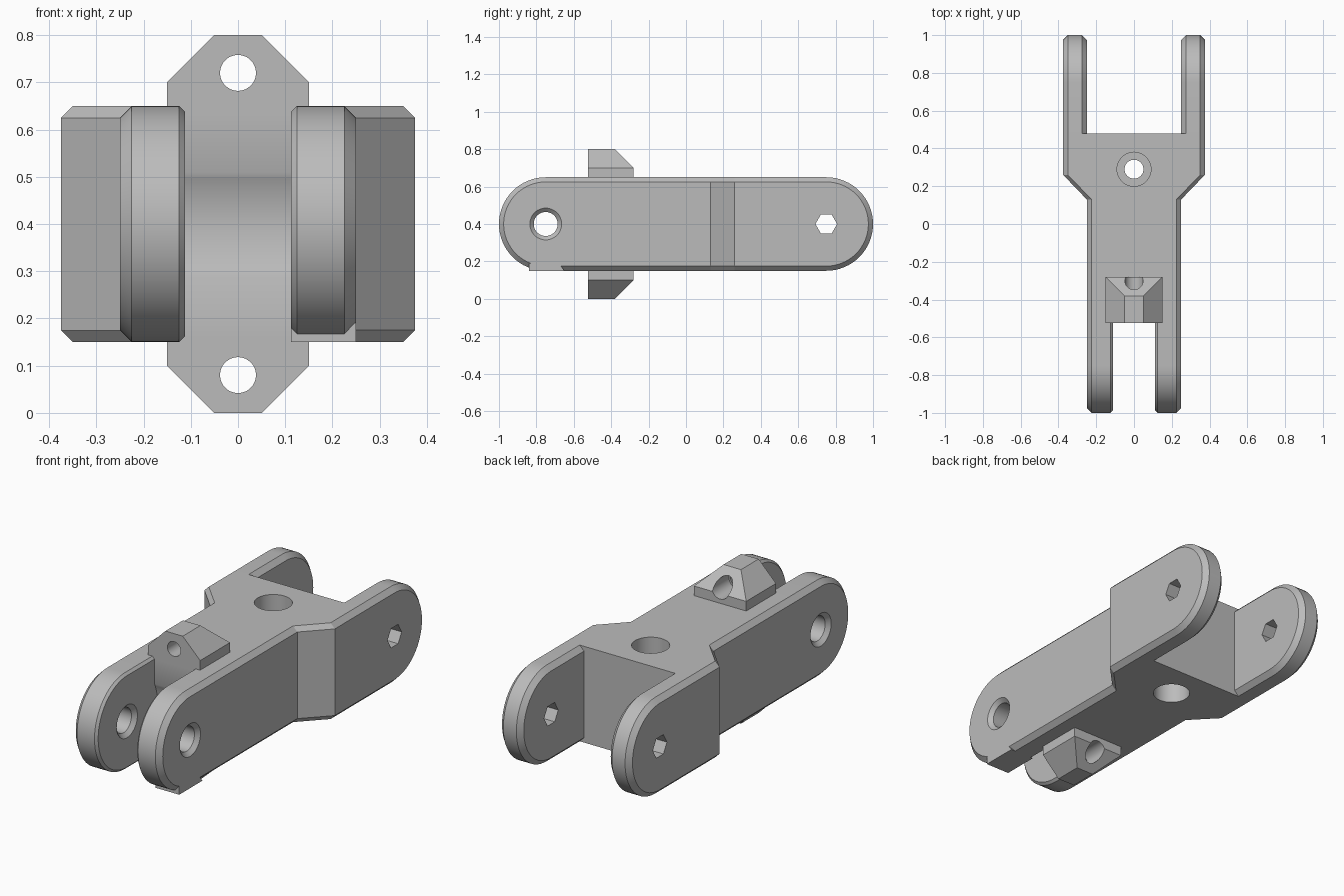
import bpy, bmesh, math

if "Cube" in bpy.data.objects:
    bpy.data.objects.remove(bpy.data.objects["Cube"])

grey = bpy.data.materials.new("light_grey")
grey.diffuse_color = (0.5, 0.5, 0.5, 1)
grey.use_nodes = True
grey.node_tree.nodes["Principled BSDF"].inputs["Base Color"].default_value = grey.diffuse_color

ZC, R, C = 0.4, 0.25, 0.025          # mid height, end radius, chamfer
SLOT_Y, FORK_Y = -0.525, 0.48        # ends of front and rear slots


def loft(name, loops):
    """Closed solid through matching loops of points, capped at both ends."""
    bm = bmesh.new()
    rings = [[bm.verts.new(p) for p in loop] for loop in loops]
    n = len(rings[0])
    for a, b in zip(rings, rings[1:]):
        for i in range(n):
            j = (i + 1) % n
            bm.faces.new((a[i], a[j], b[j], b[i]))
    bm.faces.new(rings[0])
    bm.faces.new(rings[-1])
    bmesh.ops.recalc_face_normals(bm, faces=bm.faces)
    me = bpy.data.meshes.new(name)
    bm.to_mesh(me)
    bm.free()
    me.materials.append(grey)
    ob = bpy.data.objects.new(name, me)
    bpy.context.collection.objects.link(ob)
    return ob


def turned(name, axis, centre, steps, n=48):
    """Solid of revolution; steps are (position along axis, radius)."""
    loops = []
    for t, r in steps:
        loop = []
        for i in range(n):
            a = 2 * math.pi * i / n
            u, v = r * math.cos(a), r * math.sin(a)
            d = {"x": (t, u, v), "y": (u, t, v), "z": (u, v, t)}[axis]
            loop.append([c + q for c, q in zip(centre, d)])
        loops.append(loop)
    return loft(name, loops)


def combine(target, tool, op):
    m = target.modifiers.new("bool", 'BOOLEAN')
    m.operation, m.object, m.solver = op, tool, 'EXACT'
    bpy.context.view_layer.objects.active = target
    bpy.ops.object.modifier_apply(modifier=m.name)
    bpy.data.objects.remove(tool, do_unlink=True)


def rect(hx, y0, y1, z):
    return [(-hx, y0, z), (hx, y0, z), (hx, y1, z), (-hx, y1, z)]


def arm(name, side, x0, x1, c0, root, out):
    """Round-ended plate with chamfered rims; out is the y direction of the end."""
    def outline(x, inset):
        r = R - inset
        pts = [(side * x, root, ZC - r)]
        for i in range(33):
            a = -math.pi / 2 + math.pi * i / 32
            pts.append((side * x, out * (0.75 + r * math.cos(a)), ZC + r * math.sin(a)))
        return pts + [(side * x, root, ZC + r)]
    return loft(name, [outline(x0, c0), outline(x0 + c0, 0),
                       outline(x1 - C, 0), outline(x1, C)])


# central block, widening towards the rear
def octagon(y, w):
    q = [(w, R - C), (w - C, R)]
    ring = q + [(-x, z) for x, z in q[::-1]]
    ring += [(-x, -z) for x, z in ring]
    return [(x, y, ZC + z) for x, z in ring]


body = loft("link_body", [octagon(SLOT_Y, 0.25), octagon(0.13, 0.25),
                          octagon(0.26, 0.375), octagon(FORK_Y, 0.375)])

# cross lug with chamfered top and bottom
lug = loft("cross_lug", [rect(0.05, SLOT_Y, -0.38, 0), rect(0.15, SLOT_Y, -0.28, 0.1),
                         rect(0.15, SLOT_Y, -0.28, 0.7), rect(0.05, SLOT_Y, -0.38, 0.8)])
combine(body, lug, 'UNION')

# hollow at the slot end that clears the neighbouring link
combine(body, turned("clearance", "x", (0, -0.75, ZC),
                     [(-0.1125, 0.25), (0.1125, 0.25)], 96), 'DIFFERENCE')

# vertical hole, counterbored from both faces
combine(body, turned("vertical_hole", "z", (0, 0.29, ZC),
                     [(-0.4, 0.09), (-0.1, 0.09), (-0.1, 0.05),
                      (0.1, 0.05), (0.1, 0.09), (0.4, 0.09)]), 'DIFFERENCE')

# lug holes, wider at the back
for z in (0.08, 0.72):
    combine(body, turned("lug_hole", "y", (0, 0, z),
                         [(-0.6, 0.038), (-0.42, 0.038), (-0.42, 0.048), (-0.2, 0.048)]),
            'DIFFERENCE')

# front and rear arms
for s in (-1, 1):
    combine(body, arm("front_arm", s, 0.1125, 0.25, 0.0125, SLOT_Y, -1), 'UNION')
    combine(body, arm("rear_arm", s, 0.25, 0.375, C, FORK_Y, 1), 'UNION')

# small flat pad under the right front arm
pad = loft("pad", [[(x, y, z) for x, y in ((0.1125, -0.84), (0.25, -0.84),
                                           (0.25, y1), (0.1125, y1))]
                   for z, y1 in ((0.15, -0.65), (0.19, -0.68))])
combine(body, pad, 'UNION')

# front pivot holes, countersunk on both faces of each arm
half = [(0.1125, 0.085), (0.132, 0.064), (0.23, 0.064), (0.25, 0.085), (0.3, 0.085)]
combine(body, turned("pivot_hole", "x", (0, -0.75, ZC),
                     [(-t, r) for t, r in half[::-1]] + half), 'DIFFERENCE')

# rear hexagonal holes
combine(body, turned("hex_hole", "x", (0, 0.75, ZC),
                     [(-0.5, 0.058), (0.5, 0.058)], 6), 'DIFFERENCE')

body.data.shade_smooth()
body.data.set_sharp_from_angle(angle=math.radians(25))
